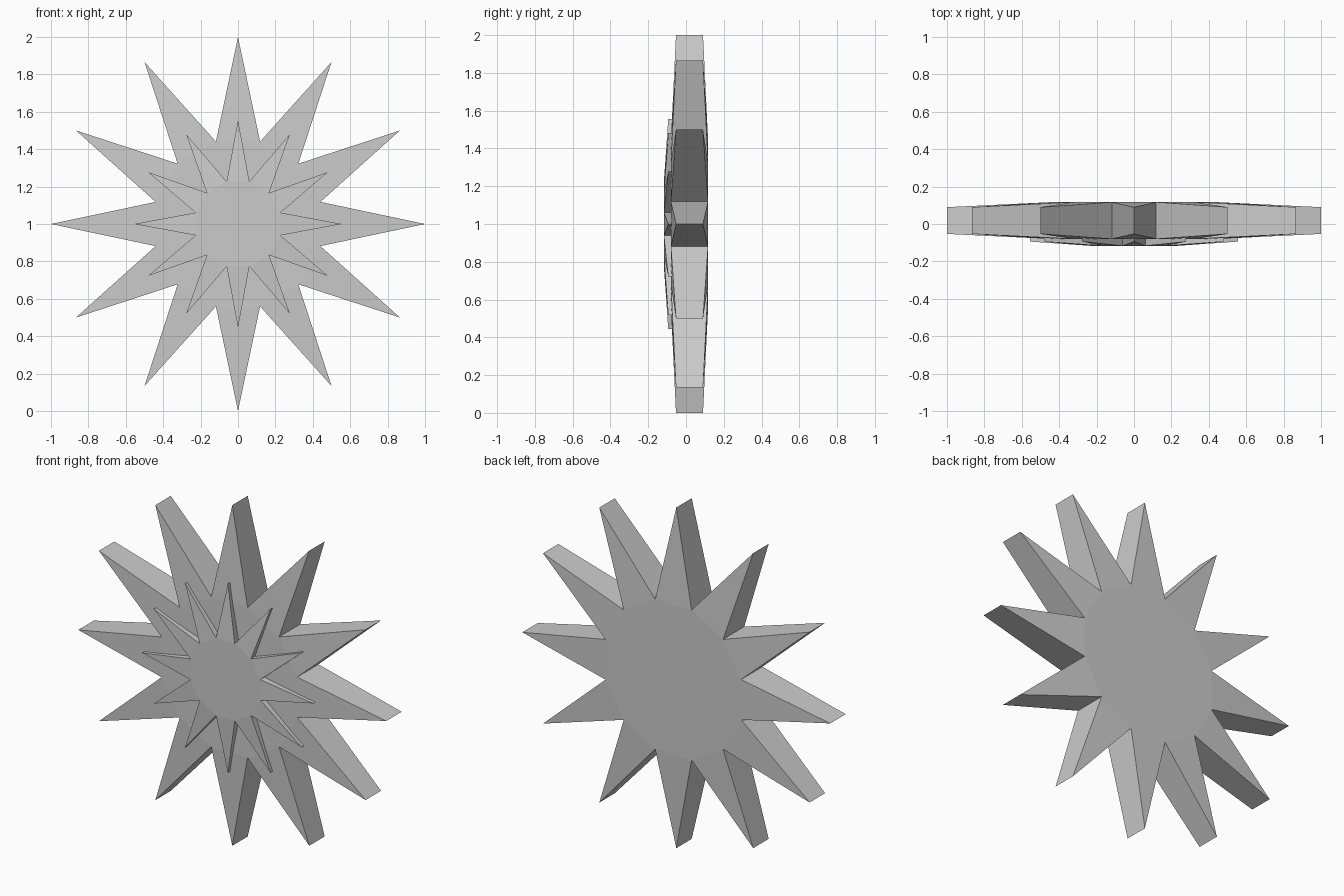
import bpy, bmesh
from math import sin, cos, pi

if "Cube" in bpy.data.objects:
    bpy.data.objects.remove(bpy.data.objects["Cube"])

POINTS = 12
CENTRE_Z = 1.0


def star(name, r_tip, r_valley, front_tip, front_valley, back_tip, back_valley):
    """Star plate: flat polygon hub with points that thin toward their tips."""
    bm = bmesh.new()
    front, back = [], []
    for i in range(POINTS * 2):
        a = pi * i / POINTS
        tip = i % 2 == 0
        r = r_tip if tip else r_valley
        x, z = r * sin(a), CENTRE_Z + r * cos(a)
        front.append(bm.verts.new((x, front_tip if tip else front_valley, z)))
        back.append(bm.verts.new((x, back_tip if tip else back_valley, z)))
    n = len(front)
    # hubs
    bm.faces.new(front[1::2])
    bm.faces.new(back[1::2])
    # point faces and side walls
    for i in range(n):
        j = (i + 1) % n
        bm.faces.new((front[i], front[j], back[j], back[i]))
        if i % 2 == 0:
            for ring in (front, back):
                bm.faces.new((ring[i - 1], ring[i], ring[j]))
    bmesh.ops.recalc_face_normals(bm, faces=bm.faces)
    mesh = bpy.data.meshes.new(name)
    bm.to_mesh(mesh)
    bm.free()
    obj = bpy.data.objects.new(name, mesh)
    bpy.context.collection.objects.link(obj)
    return obj


# large star behind, small star raised on its front
star("large_star", 1.0, 0.456, -0.053, -0.08, 0.09, 0.117)
star("small_star", 0.555, 0.235, -0.094, -0.117, -0.073, -0.078)
